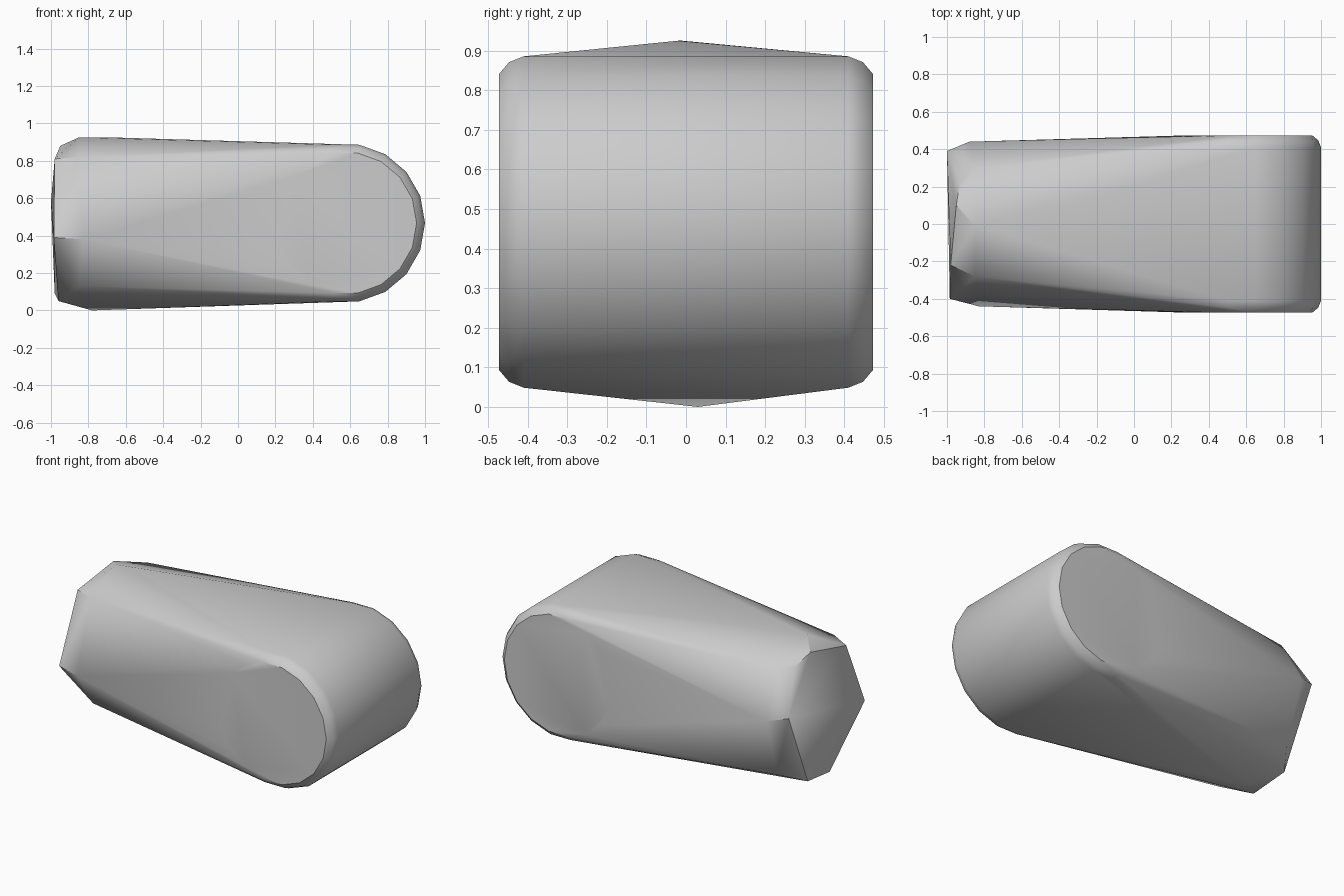
import bpy, bmesh, math

cube = bpy.data.objects.get("Cube")
if cube:
    bpy.data.objects.remove(cube, do_unlink=True)

# Single plain grey
grey = bpy.data.materials.new("plain grey")
grey.use_nodes = True
colour = (0.6, 0.6, 0.6, 1)
grey.diffuse_color = colour
grey.node_tree.nodes["Principled BSDF"].inputs["Base Color"].default_value = colour


def drum_rings(centre_x, centre_z, rings, sides):
    """Points of a round drum lying along y, with softened rims."""
    points = []
    for radius, half_width in rings:
        for i in range(sides):
            a = math.tau * i / sides
            for side in (-1, 1):
                points.append((centre_x + radius * math.cos(a), side * half_width,
                               centre_z + radius * math.sin(a)))
    return points


# Rounded end
points = drum_rings(0.575, 0.467, [(0.425, 0.41), (0.41, 0.447), (0.38, 0.472)], 18)

# Flat six-sided end cap
points += [(-1.0, 0.39, 0.58), (-0.93, 0.23, 0.83), (-0.95, 0.10, 0.88),
           (-0.98, -0.22, 0.81), (-0.985, -0.40, 0.39),
           (-0.96, -0.08, 0.05), (-0.98, 0.17, 0.09)]

# Wider shoulder just behind the cap
points += [(-0.85, -0.01, 0.925), (-0.68, -0.02, 0.925), (-0.85, 0.30, 0.82),
           (-0.88, 0.44, 0.55), (-0.87, 0.32, 0.16), (-0.78, 0.03, 0.0),
           (-0.85, -0.25, 0.13), (-0.83, -0.44, 0.38), (-0.85, -0.28, 0.82)]

# Tight convex skin over both ends
bm = bmesh.new()
for p in points:
    bm.verts.new(p)
hull = bmesh.ops.convex_hull(bm, input=bm.verts[:])
loose = {v for v in hull["geom_interior"] + hull["geom_unused"]
         if isinstance(v, bmesh.types.BMVert) and not v.link_faces}
bmesh.ops.delete(bm, geom=list(loose), context='VERTS')
bmesh.ops.dissolve_limit(bm, angle_limit=math.radians(1),
                         verts=bm.verts[:], edges=bm.edges[:])
bmesh.ops.recalc_face_normals(bm, faces=bm.faces[:])
mesh = bpy.data.meshes.new("rounded_block")
bm.to_mesh(mesh)
bm.free()
mesh.materials.append(grey)

block = bpy.data.objects.new("rounded_block", mesh)
bpy.context.collection.objects.link(block)
bpy.ops.object.select_all(action='DESELECT')
block.select_set(True)
bpy.context.view_layer.objects.active = block
bpy.ops.object.shade_smooth_by_angle(angle=math.radians(35))
